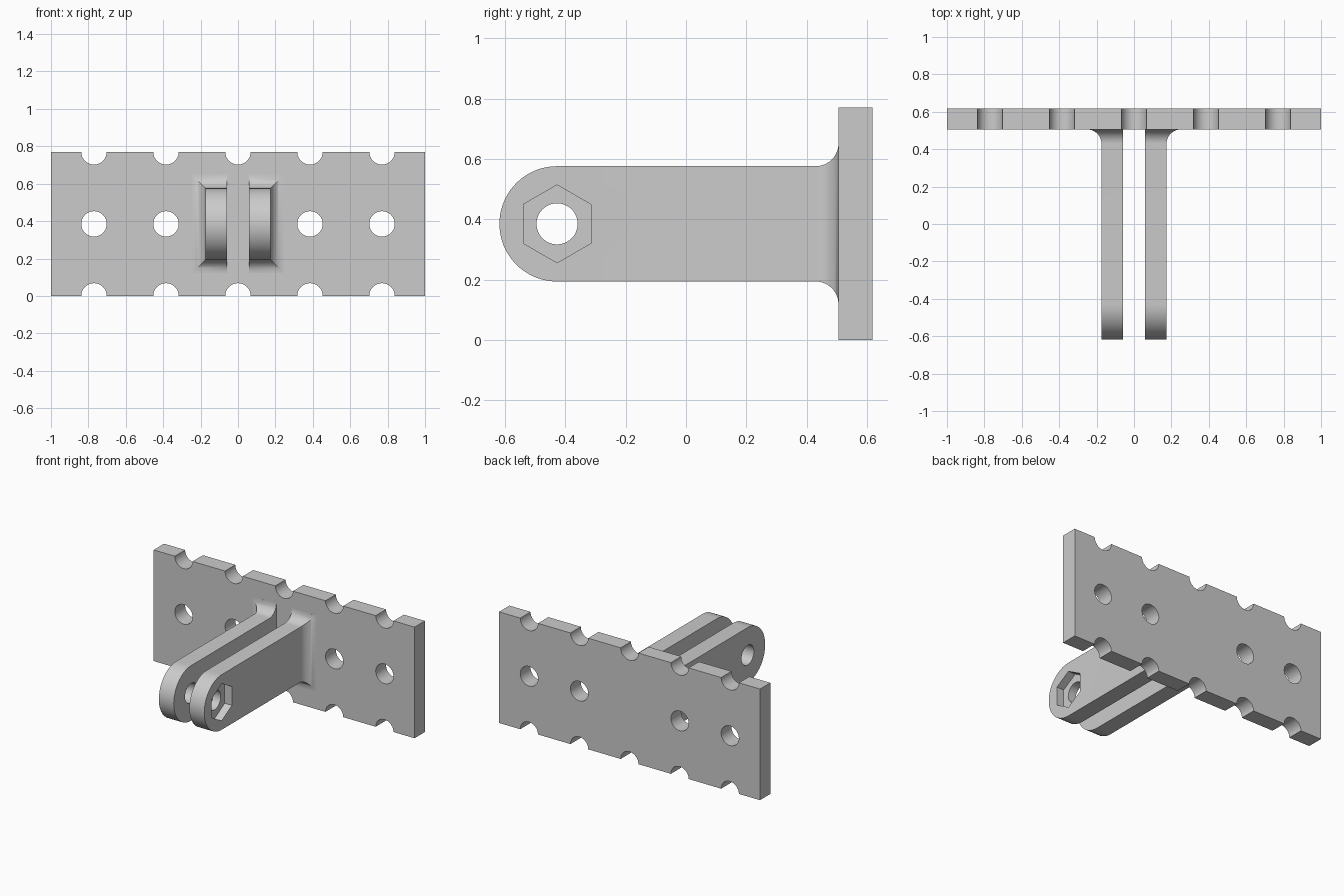
import bpy, bmesh
from math import sin, cos, pi, radians

if "Cube" in bpy.data.objects:
    bpy.data.objects.remove(bpy.data.objects["Cube"])

HALF_Y = 0.618          # half of overall depth
FRONT = 0.505           # front face of the plate
HEIGHT = 0.77
MID = HEIGHT / 2
HOLE = 0.068
ARM_IN, ARM_OUT, ARM_R = 0.06, 0.174, 0.191
PIVOT = -HALF_Y + ARM_R
FILLET = 0.075
ALONG_Y = (pi / 2, 0, 0)
ALONG_X = (pi / 2, 0, pi / 2)


def cylinder(loc, radius, depth, rot, sides=48):
    bpy.ops.mesh.primitive_cylinder_add(vertices=sides, radius=radius, depth=depth,
                                        location=loc, rotation=rot)
    return bpy.context.object


def boolean(target, tool, operation):
    mod = target.modifiers.new(operation, 'BOOLEAN')
    mod.operation, mod.solver, mod.object = operation, 'EXACT', tool
    bpy.context.view_layer.objects.active = target
    bpy.ops.object.modifier_apply(modifier=mod.name)
    bpy.data.objects.remove(tool, do_unlink=True)


def make_arm(name, side):
    # stations along y: (y, half height, extra flare)
    stations = [(PIVOT - ARM_R * cos(a), ARM_R * sin(a), 0)
                for a in [pi / 2 * i / 20 for i in range(21)]]
    for i in range(13):
        a = radians(88) * i / 12
        flare = FILLET * (1 - cos(a))
        stations.append((FRONT - FILLET * (1 - sin(a)), ARM_R + flare, flare))
    stations.append((FRONT + 0.03, stations[-1][1], stations[-1][2]))

    bm = bmesh.new()
    rings = []
    for y, h, flare in stations:
        xi, xo = side * ARM_IN, side * (ARM_OUT + flare)
        rings.append([bm.verts.new((x, y, MID + z))
                      for x, z in ((xi, -h), (xo, -h), (xo, h), (xi, h))])
    for a, b in zip(rings, rings[1:]):
        for i in range(4):
            j = (i + 1) % 4
            bm.faces.new((a[i], a[j], b[j], b[i]))
    bm.faces.new(rings[-1])
    bmesh.ops.remove_doubles(bm, verts=bm.verts, dist=1e-5)
    bmesh.ops.recalc_face_normals(bm, faces=bm.faces)
    mesh = bpy.data.meshes.new(name)
    bm.to_mesh(mesh)
    bm.free()
    arm = bpy.data.objects.new(name, mesh)
    bpy.context.collection.objects.link(arm)
    # pivot bolt hole
    boolean(arm, cylinder((side * 0.117, PIVOT, MID), HOLE, 0.4, ALONG_X), 'DIFFERENCE')
    return arm


# Mounting plate
bpy.ops.mesh.primitive_cube_add(size=1, location=(0, (FRONT + HALF_Y) / 2, MID))
bracket = bpy.context.object
bracket.name = "clevis_bracket"
bracket.scale = (2, HALF_Y - FRONT, HEIGHT)
bpy.ops.object.transform_apply(location=True, scale=True)

# Screw holes along the middle and half-round notches on both long edges
for i in range(-2, 3):
    for z in (0, MID, HEIGHT):
        if i == 0 and z == MID:
            continue
        boolean(bracket, cylinder((i * 0.385, 0.56, z), HOLE, 0.4, ALONG_Y), 'DIFFERENCE')

# Two arms, the right one with a hexagonal nut recess
left_arm = make_arm("left_arm", -1)
right_arm = make_arm("right_arm", 1)
recess = 0.055
boolean(right_arm, cylinder((ARM_OUT - recess + 0.1, PIVOT, MID), 0.129, 0.2, ALONG_X, 6),
        'DIFFERENCE')
for arm in (left_arm, right_arm):
    boolean(bracket, arm, 'UNION')

# Smooth shading on rounded surfaces, crisp edges elsewhere
bpy.ops.object.select_all(action='DESELECT')
bracket.select_set(True)
bpy.context.view_layer.objects.active = bracket
bpy.ops.object.shade_smooth_by_angle(angle=radians(30))
